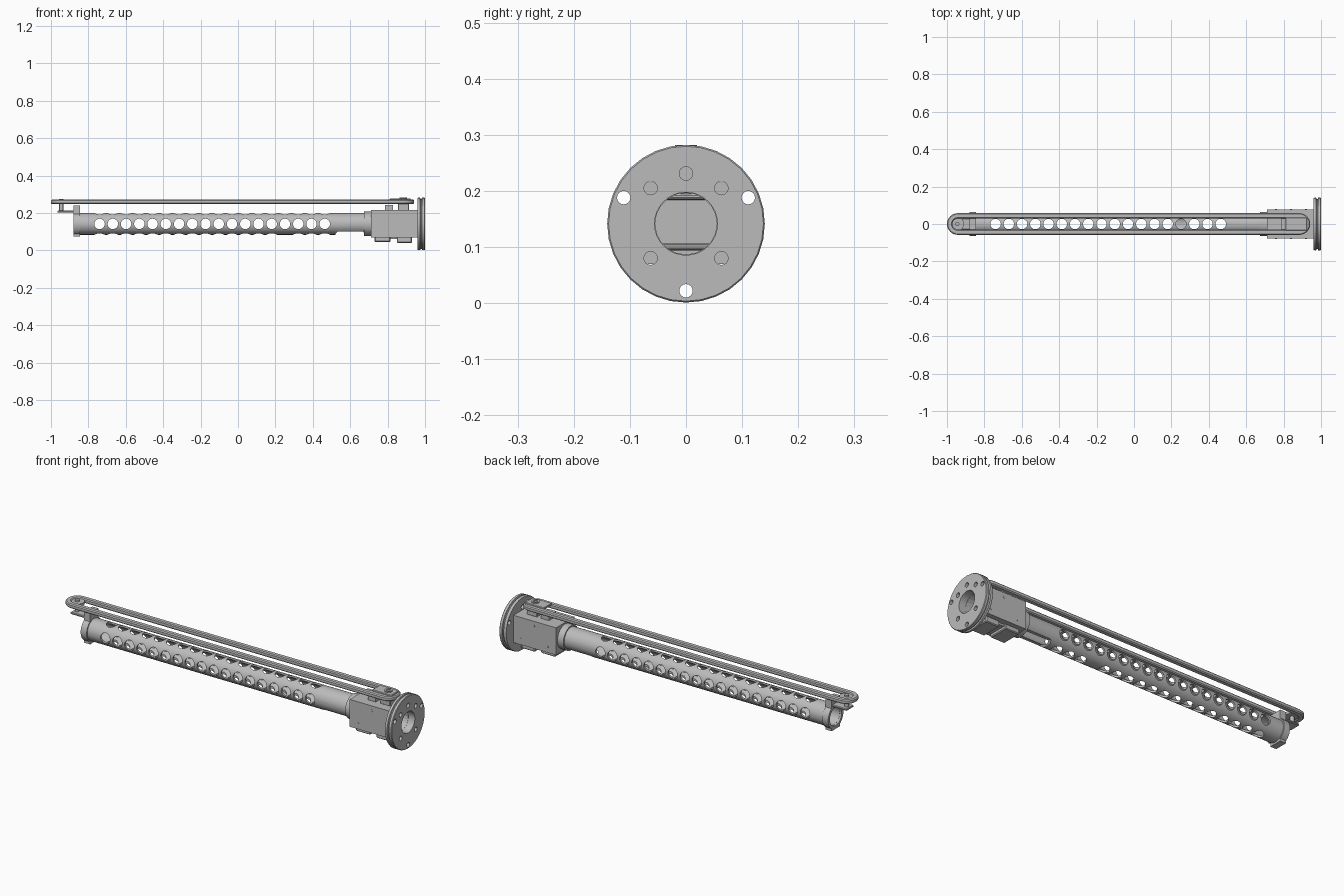
import bpy, bmesh
from math import pi, cos, sin
from mathutils import Matrix, Vector

if "Cube" in bpy.data.objects:
    bpy.data.objects.remove(bpy.data.objects["Cube"])

metal = bpy.data.materials.new("grey metal")
metal.use_nodes = True
metal.diffuse_color = (0.5, 0.5, 0.5, 1)
metal.node_tree.nodes["Principled BSDF"].inputs["Base Color"].default_value = metal.diffuse_color

AXIS_Z = 0.1415   # height of the tube's centre line
TURN = {"x": Matrix.Rotation(pi / 2, 4, "Y"),
        "y": Matrix.Rotation(pi / 2, 4, "X"),
        "z": Matrix.Identity(4)}


def finish(name, bm):
    bmesh.ops.recalc_face_normals(bm, faces=bm.faces)
    mesh = bpy.data.meshes.new(name)
    bm.to_mesh(mesh)
    bm.free()
    mesh.materials.append(metal)
    obj = bpy.data.objects.new(name, mesh)
    bpy.context.collection.objects.link(obj)
    return obj


def box(name, x, y, z, bevel=0):
    """Block between (low, high) pairs."""
    bm = bmesh.new()
    size = [b - a for a, b in (x, y, z)]
    mid = [(a + b) / 2 for a, b in (x, y, z)]
    bmesh.ops.create_cube(bm, size=1, matrix=Matrix.Translation(mid) @ Matrix.Diagonal((*size, 1)))
    if bevel:
        bmesh.ops.bevel(bm, geom=bm.edges[:], offset=bevel, segments=1, affect="EDGES")
    return finish(name, bm)


def rods(name, axis, radius, length, centres, sides=20):
    """One mesh of equal cylinders along an axis."""
    bm = bmesh.new()
    for c in centres:
        bmesh.ops.create_cone(bm, cap_ends=True, segments=sides, radius1=radius, radius2=radius,
                              depth=length, matrix=Matrix.Translation(c) @ TURN[axis])
    return finish(name, bm)


def ring(name, profile, axis, centre, half=0, sides=32):
    """Sweep a closed (radius, offset) profile round a circle or, with half, a stadium."""
    bm = bmesh.new()
    loops = []
    for side in (1, -1):
        for i in range(sides // 2 + 1):
            a = side * pi / 2 - pi / 2 + i * 2 * pi / sides
            a = a - pi / 2 if side == 1 else a + 3 * pi / 2
            a = a if side == 1 else pi / 2 + i * 2 * pi / sides
            if side == 1:
                a = -pi / 2 + i * 2 * pi / sides
            loop = []
            for r, w in profile:
                u, v = r * cos(a) + side * half, r * sin(a)
                p = Vector((w, u, v)) if axis == "x" else Vector((u, v, w))
                loop.append(bm.verts.new(p + Vector(centre)))
            loops.append(loop)
    n = len(profile)
    for i, loop in enumerate(loops):
        after = loops[(i + 1) % len(loops)]
        for j in range(n):
            k = (j + 1) % n
            bm.faces.new((loop[j], loop[k], after[k], after[j]))
    bmesh.ops.remove_doubles(bm, verts=bm.verts, dist=1e-5)
    return finish(name, bm)


def cut(obj, cutter):
    cutter.hide_render = True
    mod = obj.modifiers.new("cut", "BOOLEAN")
    mod.object, mod.operation, mod.solver = cutter, "DIFFERENCE", "EXACT"
    bpy.context.view_layer.objects.active = obj
    bpy.ops.object.modifier_apply(modifier=mod.name)
    bpy.data.objects.remove(cutter)


def smooth(obj):
    bpy.ops.object.select_all(action="DESELECT")
    obj.select_set(True)
    bpy.context.view_layer.objects.active = obj
    bpy.ops.object.shade_smooth_by_angle(angle=pi / 6)


# Perforated tube, with a relief under its flange end
tube = ring("perforated_tube", [(0.058, -0.87), (0.058, 0.72), (0.048, 0.72), (0.048, -0.87)],
            "x", (0, 0, AXIS_Z), sides=48)
holes = [(-0.74 + i * 0.0708, 0, AXIS_Z) for i in range(18)]
for axis in "yz":
    cut(tube, rods("hole_cutter", axis, 0.028, 0.3, holes, 24))
cut(tube, box("relief_cutter", (0.52, 0.68), (-0.1, 0.1), (0, 0.1), 0.012))
smooth(tube)

# Collar between tube and gear housing
smooth(ring("collar", [(0.065, 0.675), (0.065, 0.715), (0.05, 0.715), (0.05, 0.675)],
            "x", (0, 0, AXIS_Z), sides=40))

# Gear housing with a central bore
housing = box("gear_housing", (0.71, 0.962), (-0.077, 0.077), (0.07, 0.215))
cut(housing, rods("bore_cutter", "x", 0.055, 0.24, [(0.95, 0, AXIS_Z)]))
box("housing_foot_inner", (0.73, 0.815), (-0.055, 0.055), (0.045, 0.072), 0.004)
box("housing_foot_outer", (0.85, 0.93), (-0.055, 0.055), (0.04, 0.072), 0.004)
box("housing_foot_bridge", (0.81, 0.855), (-0.045, 0.045), (0.06, 0.072))
rods("housing_screws", "y", 0.006, 0.158,
     [(x, 0, z) for x, z in ((0.76, 0.1), (0.84, 0.19), (0.92, 0.1))], 10)

# Mounting flange with a grooved rim and bolt holes
flange = ring("mounting_flange",
              [(0.056, 0.96), (0.138, 0.96), (0.1405, 0.964), (0.1405, 0.974), (0.133, 0.976),
               (0.133, 0.982), (0.1405, 0.984), (0.1405, 0.997), (0.138, 1.0), (0.056, 1.0)],
              "x", (0, 0, AXIS_Z), sides=32)
bolts = [(0.98, y, z) for y, z in ((-0.111, 0.188), (0.111, 0.188), (0, 0.022))]
pins = [(0.98, y, z) for y in (-0.063, 0.063) for z in (0.08, 0.205)] + [(0.98, 0, 0.231)]
cut(flange, rods("bolt_cutter", "x", 0.012, 0.1, bolts + pins, 16))
smooth(flange)

# End bracket carrying the free pulley
smooth(ring("end_ring", [(0.064, -0.88), (0.064, -0.845), (0.049, -0.845), (0.049, -0.88)],
            "x", (0, 0, AXIS_Z), sides=40))
box("end_ring_foot", (-0.88, -0.845), (-0.035, 0.035), (0.075, 0.09))
box("bracket_post", (-0.88, -0.845), (-0.035, 0.035), (0.195, 0.24))
box("bracket_arm", (-0.965, -0.87), (-0.03, 0.03), (0.202, 0.213), 0.003)
rods("free_pulley_pin", "z", 0.011, 0.073, [(-0.945, 0, 0.2385)])
smooth(rods("free_pulley", "z", 0.034, 0.014, [(-0.942, 0, 0.259)], 32))

# Long drive belt: rounded section on a stadium path
belt = ring("drive_belt",
            [(0.034, 0.248), (0.053, 0.248), (0.058, 0.253), (0.058, 0.266), (0.053, 0.271),
             (0.034, 0.271), (0.03, 0.266), (0.03, 0.253)],
            "z", (-0.029, 0, 0), half=0.913, sides=32)
smooth(belt)

# Driven pulley, its supports and cover plate
smooth(rods("driven_pulley", "z", 0.034, 0.016, [(0.884, 0, 0.26)], 32))
box("support_inner", (0.785, 0.83), (-0.03, 0.03), (0.213, 0.243))
box("support_outer", (0.855, 0.915), (-0.03, 0.03), (0.213, 0.252), 0.003)
box("pulley_cover", (0.81, 0.925), (-0.035, 0.035), (0.267, 0.277), 0.003)
smooth(ring("pulley_hub", [(0.02, 0.274), (0.02, 0.282), (0.01, 0.282), (0.01, 0.274)],
            "z", (0.884, 0, 0), sides=20))
